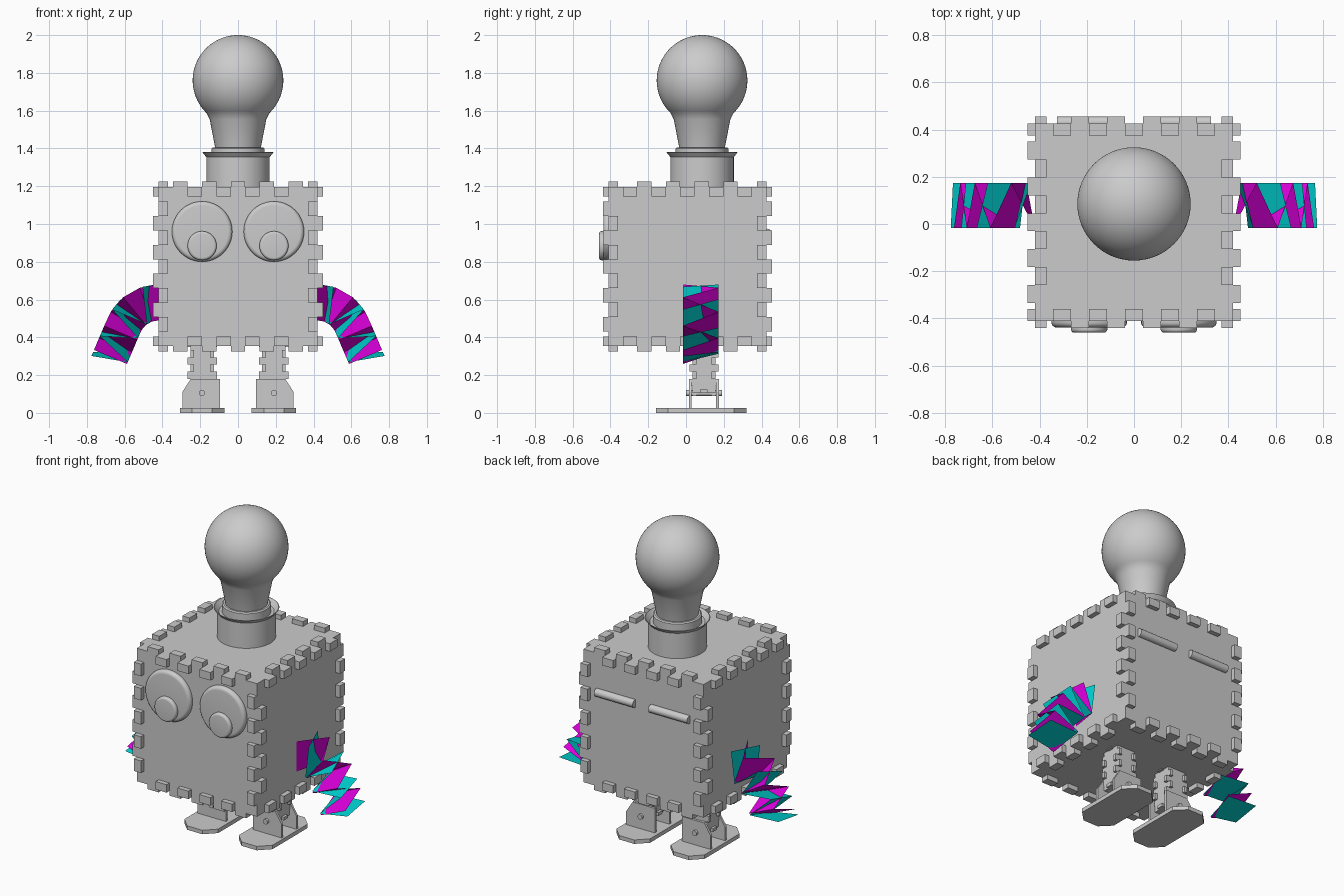
import bpy
import bmesh
from math import radians, sin, cos, pi
from mathutils import Matrix, Vector

cube = bpy.data.objects.get("Cube")
if cube:
    bpy.data.objects.remove(cube, do_unlink=True)


def material(name, r, g, b):
    m = bpy.data.materials.new(name)
    m.use_nodes = True
    m.diffuse_color = (r, g, b, 1)
    m.node_tree.nodes["Principled BSDF"].inputs["Base Color"].default_value = (r, g, b, 1)
    return m


GREY = material("light grey", 0.6, 0.6, 0.6)
MAGENTA = material("magenta", 0.75, 0, 0.75)
TEAL = material("teal", 0, 0.65, 0.65)
FACE_FRONT = Matrix.Rotation(pi / 2, 4, 'X')


def finish(name, bm, mat=GREY, smooth=False, closed=True):
    if closed:
        bmesh.ops.recalc_face_normals(bm, faces=bm.faces)
    mesh = bpy.data.meshes.new(name)
    bm.to_mesh(mesh)
    bm.free()
    mesh.materials.append(mat)
    ob = bpy.data.objects.new(name, mesh)
    bpy.context.collection.objects.link(ob)
    if smooth:
        bpy.ops.object.select_all(action='DESELECT')
        ob.select_set(True)
        bpy.context.view_layer.objects.active = ob
        bpy.ops.object.shade_smooth_by_angle(angle=radians(35))
    return ob


def add_box(bm, lo, hi):
    size = [h - l for l, h in zip(lo, hi)]
    mid = [(h + l) / 2 for l, h in zip(lo, hi)]
    bmesh.ops.create_cube(bm, size=1, matrix=Matrix.Translation(mid) @ Matrix.Diagonal((*size, 1)))


def tabbed_box(name, lo, hi, slot, proud, thick):
    """Box with interlocking finger tabs along all twelve edges."""
    bm = bmesh.new()
    add_box(bm, lo, hi)
    for a in range(3):
        count = max(3, round((hi[a] - lo[a]) / slot))
        width = (hi[a] - lo[a]) / count
        for sb in (0, 1):
            for sc in (0, 1):
                for i in range(1, count - 1):
                    # neighbouring panels take alternate slots
                    b, c = (a + 1) % 3, (a + 2) % 3
                    s_out, s_in = sb, sc
                    if i % 2:
                        b, c = c, b
                        s_out, s_in = sc, sb
                    p, q = [0] * 3, [0] * 3
                    p[a], q[a] = lo[a] + i * width, lo[a] + (i + 1) * width
                    p[b], q[b] = (hi[b] - thick, hi[b] + proud) if s_out else (lo[b] - proud, lo[b] + thick)
                    p[c], q[c] = (hi[c] - thick, hi[c]) if s_in else (lo[c], lo[c] + thick)
                    add_box(bm, p, q)
    return finish(name, bm)


def lathe(name, profile, place, steps=64):
    """Spin (radius, height) points round the local z axis."""
    bm = bmesh.new()
    verts = [bm.verts.new((r, 0, z)) for r, z in profile]
    edges = [bm.edges.new(pair) for pair in zip(verts, verts[1:])]
    bmesh.ops.spin(bm, geom=verts + edges, cent=(0, 0, 0), axis=(0, 0, 1),
                   angle=2 * pi, steps=steps, use_merge=True)
    bmesh.ops.remove_doubles(bm, verts=bm.verts, dist=0.0002)
    bm.transform(place)
    return finish(name, bm, smooth=True)


def prism(name, points, depth, place):
    """Extrude a flat outline along local z."""
    bm = bmesh.new()
    face = bm.faces.new([bm.verts.new((x, y, 0)) for x, y in points])
    new = bmesh.ops.extrude_face_region(bm, geom=[face])["geom"]
    bmesh.ops.translate(bm, vec=(0, 0, depth), verts=[v for v in new if isinstance(v, bmesh.types.BMVert)])
    bm.transform(place)
    return finish(name, bm)


def rod(name, radius, length, place):
    bm = bmesh.new()
    bmesh.ops.create_cone(bm, cap_ends=True, segments=20, radius1=radius, radius2=radius,
                          depth=length, matrix=place)
    return finish(name, bm, smooth=True)


def arm_point(t, y, r):
    """Point on the arm: t along its bent path, y across, r towards the outer bend."""
    bend, radius = radians(67), 0.2
    arc = bend * radius
    ang = min(max(t, 0) / radius, bend)
    out = Vector((sin(ang), 0, cos(ang)))
    along = Vector((cos(ang), 0, -sin(ang)))
    rest = max(t - arc, 0) + min(t, 0)
    return Vector((0.42, 0.078 + y, 0.385)) + out * (radius + r) + along * rest


def folded_strip(name, side, mat, first, skew, across_y):
    """Zigzag paper strip, folded at the front and back or at the outer and inner edges."""
    bm = bmesh.new()
    half, folds, total = 0.095, 6, 0.45
    unit = total / (2 * folds + 1)
    rows = []
    for k in range(folds + 1):
        s = half if k % 2 else -half
        row = []
        for e in (-half, half):
            t = (first + 2 * k - skew * e / half) * unit
            t = min(max(t, 0), total)
            p = arm_point(t, s, e) if across_y else arm_point(t, e, -s)
            row.append(bm.verts.new((p.x * side, p.y, p.z)))
        rows.append(row)
    for (a, b), (c, d) in zip(rows, rows[1:]):
        bm.faces.new((a, b, d, c))
    finish(name, bm, mat, closed=False)


# Body crate
tabbed_box("body", (-0.42, -0.41, 0.355), (0.42, 0.425, 1.195), 0.076, 0.03, 0.05)

# Neck socket with a flared open rim, and the bulb head
centre = Matrix.Translation((0, 0.085, 0))
lathe("neck_socket", [(0, 1.19), (0.168, 1.19), (0.168, 1.355), (0.188, 1.378), (0.184, 1.38),
                      (0.158, 1.352), (0, 1.352)], centre)
lathe("bulb_base", [(0, 1.35), (0.14, 1.35), (0.14, 1.4), (0.132, 1.406), (0, 1.406)], centre)
globe = [(0.24 * cos(radians(a)), 1.76 + 0.24 * sin(radians(a))) for a in range(-46, 91, 4)]
lathe("bulb", [(0, 1.4), (0.12, 1.4), (0.15, 1.555)] + globe + [(0, 2)], centre)


def button(name, x, y, z, radius, depth, edge):
    """Round disc facing forward, with a softened rim."""
    rim = [(radius - edge + edge * cos(a * pi / 12), depth - edge + edge * sin(a * pi / 12))
           for a in range(7)]
    lathe(name, [(0, 0), (radius, 0)] + rim + [(0, depth)],
          Matrix.Translation((x, y, z)) @ FACE_FRONT, 48)


for side, word in ((1, "left"), (-1, "right")):
    x = 0.19 * side

    # Eye and pupil
    button(word + "_eye", x, -0.40, 0.96, 0.16, 0.038, 0.022)
    button(word + "_pupil", x, -0.42, 0.885, 0.077, 0.04, 0.014)

    # Raised bar on the back
    rod(word + "_back_bar", 0.025, 0.27,
        Matrix.Translation((x, 0.43, 0.95)) @ Matrix.Rotation(pi / 2, 4, 'Y'))

    # Leg, foot, ankle plates and pivot bolt
    tabbed_box(word + "_leg", (x - 0.062, 0.035, 0.105), (x + 0.062, 0.155, 0.37), 0.036, 0.016, 0.02)
    w, l, c = 0.118, 0.24, 0.065
    outline = [(w, c - l), (w, l - c), (w - c, l), (c - w, l),
               (-w, l - c), (-w, c - l), (c - w, -l), (w - c, -l)]
    prism(word + "_foot", outline, 0.025, Matrix.Translation((x, 0.08, 0)))
    plate = [(-0.095, 0.02), (0.105, 0.02), (0.105, 0.11), (0.06, 0.18), (-0.095, 0.18)]
    for y, end in ((0.03, "front"), (0.175, "back")):
        prism(f"{word}_{end}_ankle_plate", [(px * side, pz) for px, pz in plate], 0.015,
              Matrix.Translation((x, y, 0)) @ FACE_FRONT)
    rod(word + "_ankle_bolt", 0.016, 0.19, Matrix.Translation((x, 0.095, 0.105)) @ FACE_FRONT)

    # Arm woven from two folded paper strips
    folded_strip(word + "_arm_magenta_strip", side, MAGENTA, 0, 0, True)
    folded_strip(word + "_arm_teal_strip", side, TEAL, 1, 0.7, False)
